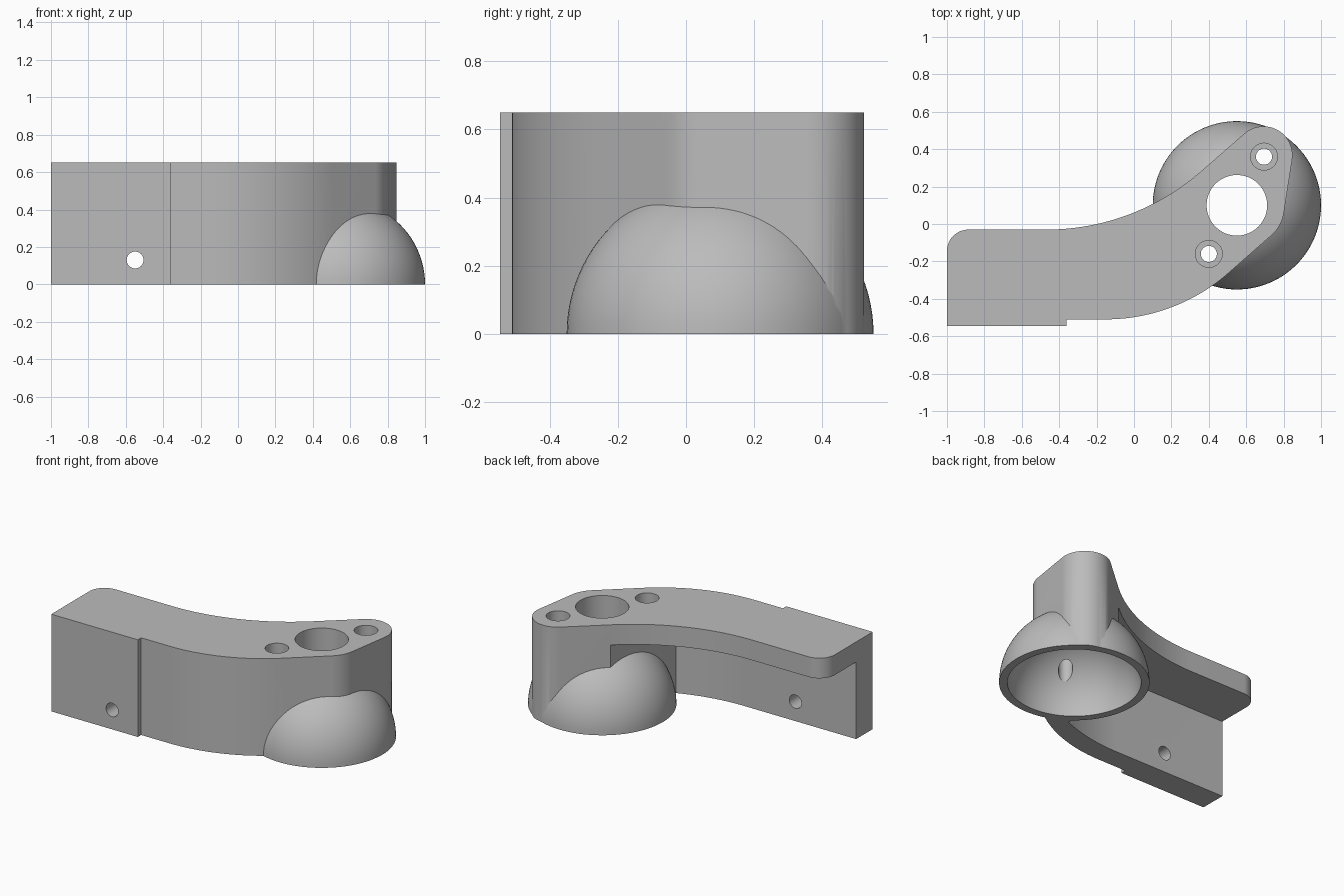
import bpy, bmesh, math
from mathutils import Vector, Matrix

cube = bpy.data.objects.get("Cube")
if cube:
    bpy.data.objects.remove(cube, do_unlink=True)

HEIGHT = 0.65
DOME = Vector((0.55, 0.10, 0))
SCREWS = [(0.40, -0.16), (0.695, 0.36)]        # vertical screw holes
WALL_SCREWS = [(-0.81, 0.39), (-0.55, 0.13)]   # holes through the front wall

grey = bpy.data.materials.new("grey_plastic")
grey.use_nodes = True
grey.diffuse_color = (0.5, 0.5, 0.5, 1)
grey.node_tree.nodes["Principled BSDF"].inputs["Base Color"].default_value = (0.5, 0.5, 0.5, 1)


def add_object(name, bm):
    bmesh.ops.recalc_face_normals(bm, faces=bm.faces)
    mesh = bpy.data.meshes.new(name)
    bm.to_mesh(mesh)
    bm.free()
    mesh.materials.append(grey)
    obj = bpy.data.objects.new(name, mesh)
    bpy.context.collection.objects.link(obj)
    return obj


def rounded(corners):
    """Turn (x, y, radius) corners into a filleted outline."""
    out = []
    for i, (x, y, r) in enumerate(corners):
        p = Vector((x, y))
        if r == 0:
            out.append(p)
            continue
        a = (Vector(corners[i - 1][:2]) - p).normalized()
        b = (Vector(corners[(i + 1) % len(corners)][:2]) - p).normalized()
        half = a.angle(b) / 2
        centre = p + (a + b).normalized() * r / math.sin(half)
        start = p + a * r / math.tan(half) - centre
        end = p + b * r / math.tan(half) - centre
        sweep = math.atan2(start.cross(end), start.dot(end))
        steps = 24
        for k in range(steps + 1):
            out.append(centre + Matrix.Rotation(sweep * k / steps, 2) @ start)
    return out


def prism(name, corners, z0, z1):
    bm = bmesh.new()
    face = bm.faces.new([bm.verts.new((p.x, p.y, z0)) for p in rounded(corners)])
    ext = bmesh.ops.extrude_face_region(bm, geom=[face])
    verts = [v for v in ext["geom"] if isinstance(v, bmesh.types.BMVert)]
    bmesh.ops.translate(bm, verts=verts, vec=(0, 0, z1 - z0))
    return add_object(name, bm)


def ball(name, radius):
    bm = bmesh.new()
    bmesh.ops.create_uvsphere(bm, u_segments=96, v_segments=48, radius=radius)
    bmesh.ops.translate(bm, verts=bm.verts, vec=DOME)
    return add_object(name, bm)


def rod(name, radius, start, end):
    start, end = Vector(start), Vector(end)
    axis = end - start
    bm = bmesh.new()
    bmesh.ops.create_cone(bm, cap_ends=True, segments=48, radius1=radius,
                          radius2=radius, depth=axis.length)
    turn = axis.to_track_quat('Z', 'Y').to_matrix().to_4x4()
    bm.transform(Matrix.Translation((start + end) / 2) @ turn)
    return add_object(name, bm)


def combine(body, tool, operation):
    """Apply a boolean and discard the helper."""
    tool.hide_render = True
    mod = body.modifiers.new("cut", 'BOOLEAN')
    mod.operation, mod.object, mod.solver = operation, tool, 'EXACT'
    graph = bpy.context.evaluated_depsgraph_get()
    mesh = bpy.data.meshes.new_from_object(body.evaluated_get(graph))
    body.modifiers.clear()
    body.data = mesh
    bpy.data.objects.remove(tool, do_unlink=True)


# Curved arm with mounting pad on the front (runs below the floor, trimmed later)
arm = prism("bracket_arm", [
    (-1, -0.545, 0), (-0.36, -0.545, 0), (-0.36, -0.51, 0),
    (0.224, -0.51, 1.0), (0.79, -0.012, 0.2), (0.911, 0.763, 0.155),
    (0, -0.03, 1.257), (-1, -0.03, 0.115)], -0.2, HEIGHT)

# Open pocket leaves a top plate, a front wall and an end column
pocket = prism("pocket_cutter", [
    (-1.2, -0.37, 0), (0.05, -0.37, 1.2), (0.272, -0.285, 0),
    (0.41, 0.6, 0), (-1.2, 0.6, 0)], -0.5, 0.515)
combine(arm, pocket, 'DIFFERENCE')

# Hollow dome under the column
combine(arm, ball("dome", 0.45), 'UNION')
combine(arm, ball("dome_cavity", 0.40), 'DIFFERENCE')
floor = prism("floor_cutter", [(-2, -2, 0), (2, -2, 0), (2, 2, 0), (-2, 2, 0)], -1, 0)
combine(arm, floor, 'DIFFERENCE')

# Central bore
combine(arm, rod("bore", 0.162, (*DOME.xy, 0.1), (*DOME.xy, 1)), 'DIFFERENCE')

# Counterbored screw holes from the top
for x, y in SCREWS:
    combine(arm, rod("screw_hole", 0.043, (x, y, 0.05), (x, y, 1)), 'DIFFERENCE')
    combine(arm, rod("screw_head", 0.072, (x, y, 0.5), (x, y, 1)), 'DIFFERENCE')

# Screw holes through the wall, counterbored on the inside
for x, z in WALL_SCREWS:
    combine(arm, rod("wall_hole", 0.045, (x, -0.7, z), (x, -0.3, z)), 'DIFFERENCE')
    combine(arm, rod("wall_head", 0.075, (x, -0.43, z), (x, -0.3, z)), 'DIFFERENCE')

# Smooth curves, sharp edges
for o in bpy.context.selected_objects:
    o.select_set(False)
arm.select_set(True)
bpy.context.view_layer.objects.active = arm
bpy.ops.object.shade_smooth_by_angle(angle=math.radians(30))
